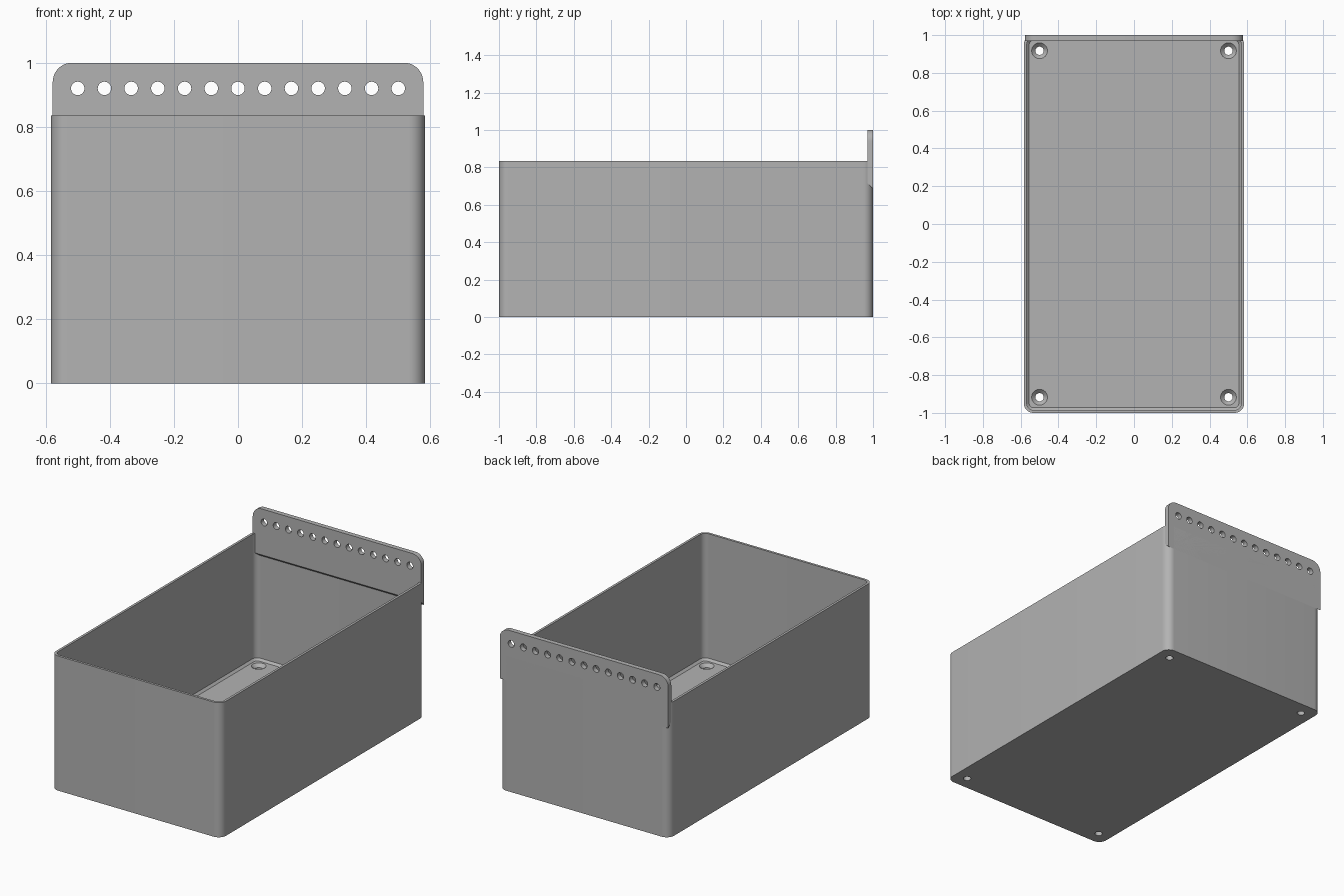
import bpy, bmesh, math
from mathutils import Matrix

cube = bpy.data.objects.get("Cube")
if cube:
    bpy.data.objects.remove(cube, do_unlink=True)

grey = bpy.data.materials.new("plain grey")
grey.use_nodes = True
colour = (0.45, 0.45, 0.45, 1)
grey.diffuse_color = colour
grey.node_tree.nodes["Principled BSDF"].inputs["Base Color"].default_value = colour

HALF_W, HEIGHT, WALL, FLOOR, RADIUS = 0.583, 0.835, 0.015, 0.05, 0.05
PLATE_Y, PLATE_W, PLATE_LOW, PLATE_R = 0.97, 0.578, 0.685, 0.06


def make_object(name, bm):
    bmesh.ops.recalc_face_normals(bm, faces=bm.faces)
    mesh = bpy.data.meshes.new(name)
    bm.to_mesh(mesh)
    bm.free()
    obj = bpy.data.objects.new(name, mesh)
    bpy.context.collection.objects.link(obj)
    mesh.materials.append(grey)
    return obj


def arc(cx, cy, r, start, steps=10):
    angles = [start + math.pi / 2 * i / steps for i in range(steps + 1)]
    return [(cx + r * math.cos(a), cy + r * math.sin(a)) for a in angles]


def rounded_loop(bm, inset, z):
    """Rounded rectangle of the box outline, moved inward by inset."""
    r = RADIUS - inset
    points = []
    for i, (sx, sy) in enumerate([(1, 1), (-1, 1), (-1, -1), (1, -1)]):
        points += arc(sx * (HALF_W - RADIUS), sy * (1 - RADIUS), r, i * math.pi / 2)
    return [bm.verts.new((x, y, z)) for x, y in points]


def skin(bm, loops):
    """Join neighbouring loops with quads and cap both ends."""
    for a, b in zip(loops, loops[1:]):
        for i in range(len(a)):
            j = (i + 1) % len(a)
            bm.faces.new((a[i], a[j], b[j], b[i]))
    bm.faces.new(loops[0])
    bm.faces.new(loops[-1])


def add_cone(bm, r1, r2, depth, matrix):
    bmesh.ops.create_cone(bm, cap_ends=True, segments=32, radius1=r1,
                          radius2=r2, depth=depth, matrix=matrix)


def cut_and_smooth(obj, cutters):
    for cutter in cutters:
        cutter.hide_render = True
        mod = obj.modifiers.new("holes", 'BOOLEAN')
        mod.object = cutter
        mod.solver = 'EXACT'
    bpy.ops.object.select_all(action='DESELECT')
    bpy.context.view_layer.objects.active = obj
    obj.select_set(True)
    for mod in list(obj.modifiers):
        bpy.ops.object.modifier_apply(modifier=mod.name)
    for cutter in cutters:
        bpy.data.objects.remove(cutter, do_unlink=True)
    bpy.ops.object.shade_smooth_by_angle(angle=math.radians(30))


# Open box with a chamfer around the inside of its floor
bm = bmesh.new()
skin(bm, [rounded_loop(bm, inset, z) for inset, z in
          [(0, 0), (0, HEIGHT), (WALL, HEIGHT), (WALL, FLOOR + 0.013), (0.028, FLOOR)]])
box = make_object("box", bm)

# Countersunk screw holes in the floor corners
shafts, sinks = bmesh.new(), bmesh.new()
for x in (-0.5, 0.5):
    for y in (-0.917, 0.917):
        add_cone(shafts, 0.022, 0.022, 0.2, Matrix.Translation((x, y, 0)))
        add_cone(sinks, 0.02, 0.044, 0.024, Matrix.Translation((x, y, FLOOR - 0.01)))
cut_and_smooth(box, [make_object("shaft_cutter", shafts), make_object("sink_cutter", sinks)])

# Hanging plate at the back, with rounded top corners and a sloping underside
bm = bmesh.new()
loops = []
for y, low in [(PLATE_Y, PLATE_LOW + 0.03), (1, PLATE_LOW)]:
    outline = [(-PLATE_W, low), (PLATE_W, low)]
    outline += arc(PLATE_W - PLATE_R, 1 - PLATE_R, PLATE_R, 0)
    outline += arc(PLATE_R - PLATE_W, 1 - PLATE_R, PLATE_R, math.pi / 2)
    loops.append([bm.verts.new((x, y, z)) for x, z in outline])
skin(bm, loops)
plate = make_object("hanging_plate", bm)

# Row of holes through the plate
row = bmesh.new()
for i in range(13):
    place = Matrix.Translation((-0.5 + i / 12, 0.985, 0.92))
    add_cone(row, 0.021, 0.021, 0.2, place @ Matrix.Rotation(math.pi / 2, 4, 'X'))
cut_and_smooth(plate, [make_object("row_cutter", row)])
